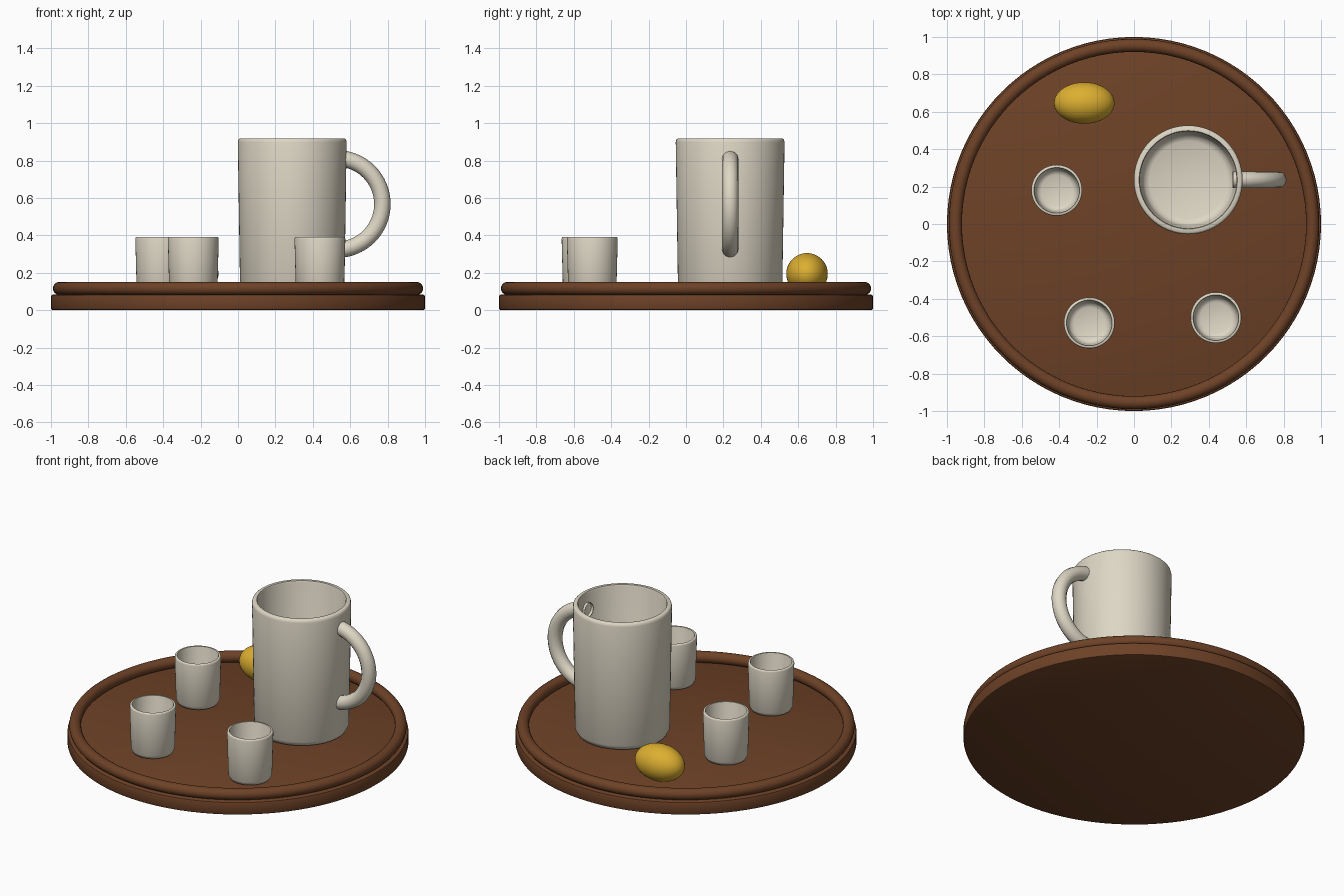
import bpy, bmesh, math

if "Cube" in bpy.data.objects:
    bpy.data.objects.remove(bpy.data.objects["Cube"])

FLOOR = 0.083  # top of the tray board


def material(name, rgb):
    m = bpy.data.materials.new(name)
    m.diffuse_color = (*rgb, 1)
    m.use_nodes = True
    m.node_tree.nodes["Principled BSDF"].inputs["Base Color"].default_value = m.diffuse_color
    return m


WOOD = material("brown wood", (0.155, 0.054, 0.02))
CERAMIC = material("cream ceramic", (0.73, 0.68, 0.56))
LEMON = material("lemon yellow", (0.72, 0.43, 0.03))


def lathe(name, profile, loc, mat, steps=64, angle=40):
    """Revolve (radius, height) points around z."""
    bm = bmesh.new()
    vs = [bm.verts.new((r, 0, z)) for r, z in profile]
    es = [bm.edges.new(p) for p in zip(vs, vs[1:])]
    bmesh.ops.spin(bm, geom=vs + es, cent=(0, 0, 0), axis=(0, 0, 1),
                   angle=math.tau, steps=steps, use_duplicate=False)
    bmesh.ops.remove_doubles(bm, verts=bm.verts, dist=1e-5)
    bmesh.ops.recalc_face_normals(bm, faces=bm.faces)
    me = bpy.data.meshes.new(name)
    bm.to_mesh(me)
    bm.free()
    ob = bpy.data.objects.new(name, me)
    bpy.context.collection.objects.link(ob)
    ob.location = loc
    finish(ob, mat, angle)
    return ob


def finish(ob, mat, angle=40):
    ob.data.materials.append(mat)
    bpy.ops.object.select_all(action='DESELECT')
    ob.select_set(True)
    bpy.context.view_layer.objects.active = ob
    bpy.ops.object.shade_smooth_by_angle(angle=math.radians(angle))


def vessel(name, x, y, h, r_low, r_top, wall, base, curve):
    """Open cup with a rounded foot and a soft rim."""
    lip = wall * 0.3
    profile = [(0, 0), (r_low - curve, 0), (r_low - curve * 0.35, curve * 0.3),
               (r_low, curve), (r_top, h - lip * 2), (r_top - lip * 0.4, h - lip * 0.5),
               (r_top - lip, h), (r_top - wall + lip * 0.4, h),
               (r_top - wall, h - lip),
               (r_low - wall, base + curve), (r_low - wall - curve * 0.35, base + curve * 0.3),
               (r_low - wall - curve, base), (0, base)]
    return lathe(name, profile, (x, y, FLOOR), CERAMIC, 64, 60)


# tray board with softened edges
lathe("tray_board", [(0, 0), (0.99, 0), (0.997, 0.003), (1, 0.01), (1, FLOOR - 0.01),
                     (0.997, FLOOR - 0.003), (0.99, FLOOR), (0, FLOOR)],
      (0, 0, 0), WOOD, 96)

# rounded tray rim
bpy.ops.mesh.primitive_torus_add(major_radius=0.955, minor_radius=0.035,
                                 major_segments=96, minor_segments=16,
                                 location=(0, 0, 0.116))
rim = bpy.context.object
rim.name = "tray_rim"
finish(rim, WOOD)

# pitcher
PX, PY = 0.29, 0.236
vessel("pitcher_body", PX, PY, 0.917 - FLOOR, 0.279, 0.291, 0.032, 0.03, 0.04)

# pitcher handle: half ring tube, ends buried in the wall
cu = bpy.data.curves.new("pitcher_handle", 'CURVE')
cu.dimensions = '3D'
cu.bevel_depth = 0.044
cu.bevel_resolution = 4
sp = cu.splines.new('POLY')
N = 32
sp.points.add(N)
for i in range(N + 1):
    a = math.pi * (i / N - 0.5)
    sp.points[i].co = (0.528 + 0.244 * math.cos(a), PY, 0.567 + 0.244 * math.sin(a), 1)
handle = bpy.data.objects.new("pitcher_handle", cu)
bpy.context.collection.objects.link(handle)
bpy.ops.object.select_all(action='DESELECT')
handle.select_set(True)
bpy.context.view_layer.objects.active = handle
bpy.ops.object.convert(target='MESH')
finish(bpy.context.object, CERAMIC)

# three small cups
for i, (x, y) in enumerate([(-0.413, 0.18), (-0.239, -0.529), (0.438, -0.501)]):
    vessel(f"cup_{i + 1}", x, y, 0.391 - FLOOR, 0.129, 0.136, 0.016, 0.02, 0.03)

# lemon
bpy.ops.mesh.primitive_uv_sphere_add(segments=40, ring_count=24, radius=1,
                                     location=(-0.266, 0.647, 0.194))
lemon = bpy.context.object
lemon.name = "lemon"
lemon.scale = (0.162, 0.111, 0.111)
finish(lemon, LEMON)
